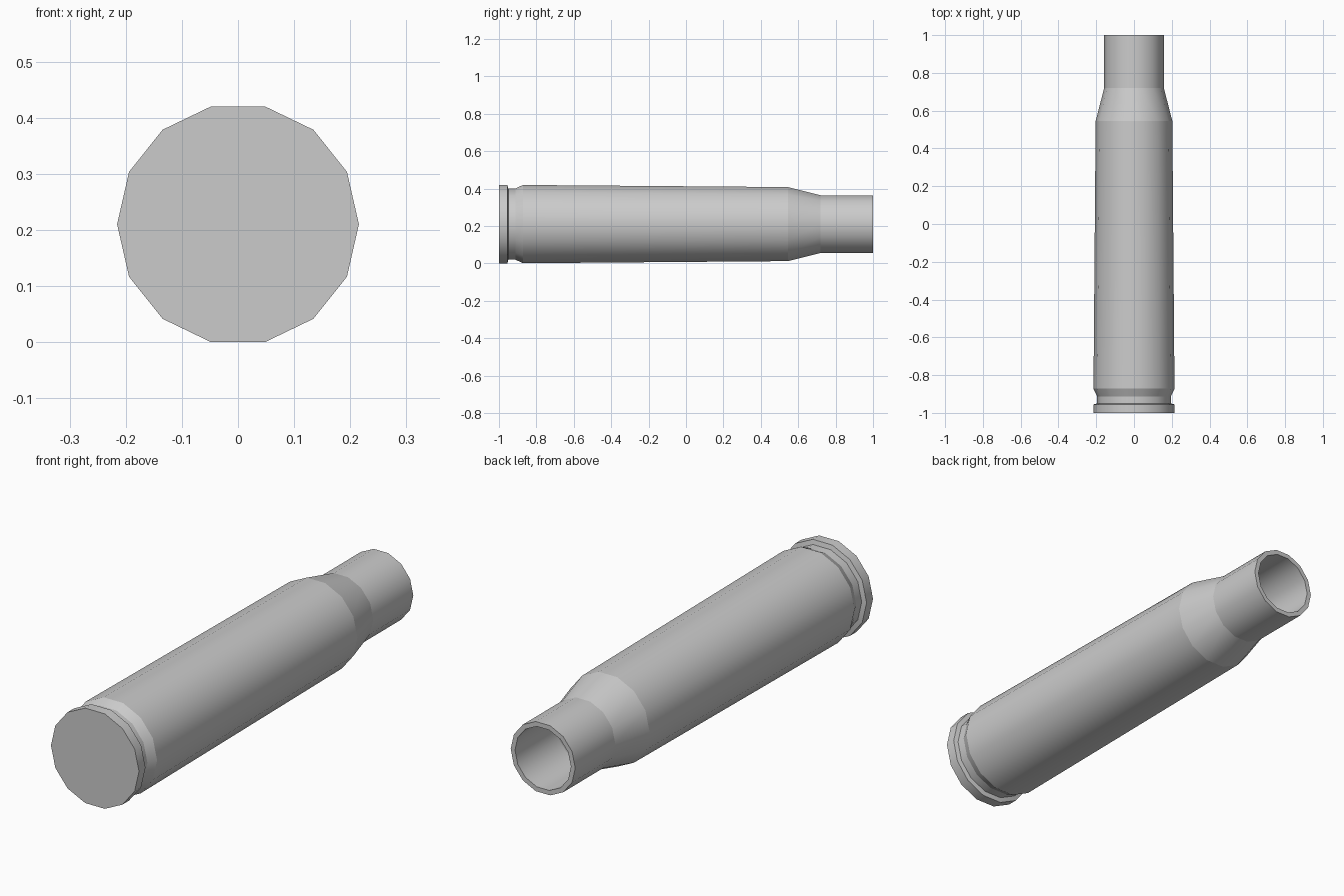
import bpy, bmesh
from math import cos, sin, tau

if "Cube" in bpy.data.objects:
    bpy.data.objects.remove(bpy.data.objects["Cube"])

SIDES = 14
CENTER_Z = 0.21

# Lathe profile (y, radius): base, rim, groove, body, shoulder, neck, then the hollow inside
profile = [
    (-1.0, 0.2155), (-0.955, 0.2155), (-0.95, 0.195), (-0.912, 0.195),
    (-0.872, 0.2145), (0.545, 0.203), (0.72, 0.158), (1.0, 0.158),
    (1.0, 0.137), (0.71, 0.137), (0.535, 0.182), (-0.85, 0.19),
]

bm = bmesh.new()
rings = [
    [bm.verts.new((r * cos(tau * i / SIDES), y, CENTER_Z + r * sin(tau * i / SIDES)))
     for i in range(SIDES)]
    for y, r in profile
]

# Walls between neighbouring rings
for a, b in zip(rings, rings[1:]):
    for i in range(SIDES):
        j = (i + 1) % SIDES
        bm.faces.new((a[i], a[j], b[j], b[i])).smooth = True

# Flat base and inner floor
bm.faces.new(rings[0])
bm.faces.new(rings[-1])
bmesh.ops.recalc_face_normals(bm, faces=bm.faces[:])

# Crisp creases around every ring, smooth along the length
for ring in rings:
    for i in range(SIDES):
        bm.edges.get((ring[i], ring[(i + 1) % SIDES])).smooth = False

mesh = bpy.data.meshes.new("cartridge_case")
bm.to_mesh(mesh)
bm.free()
case = bpy.data.objects.new("cartridge_case", mesh)
bpy.context.collection.objects.link(case)
